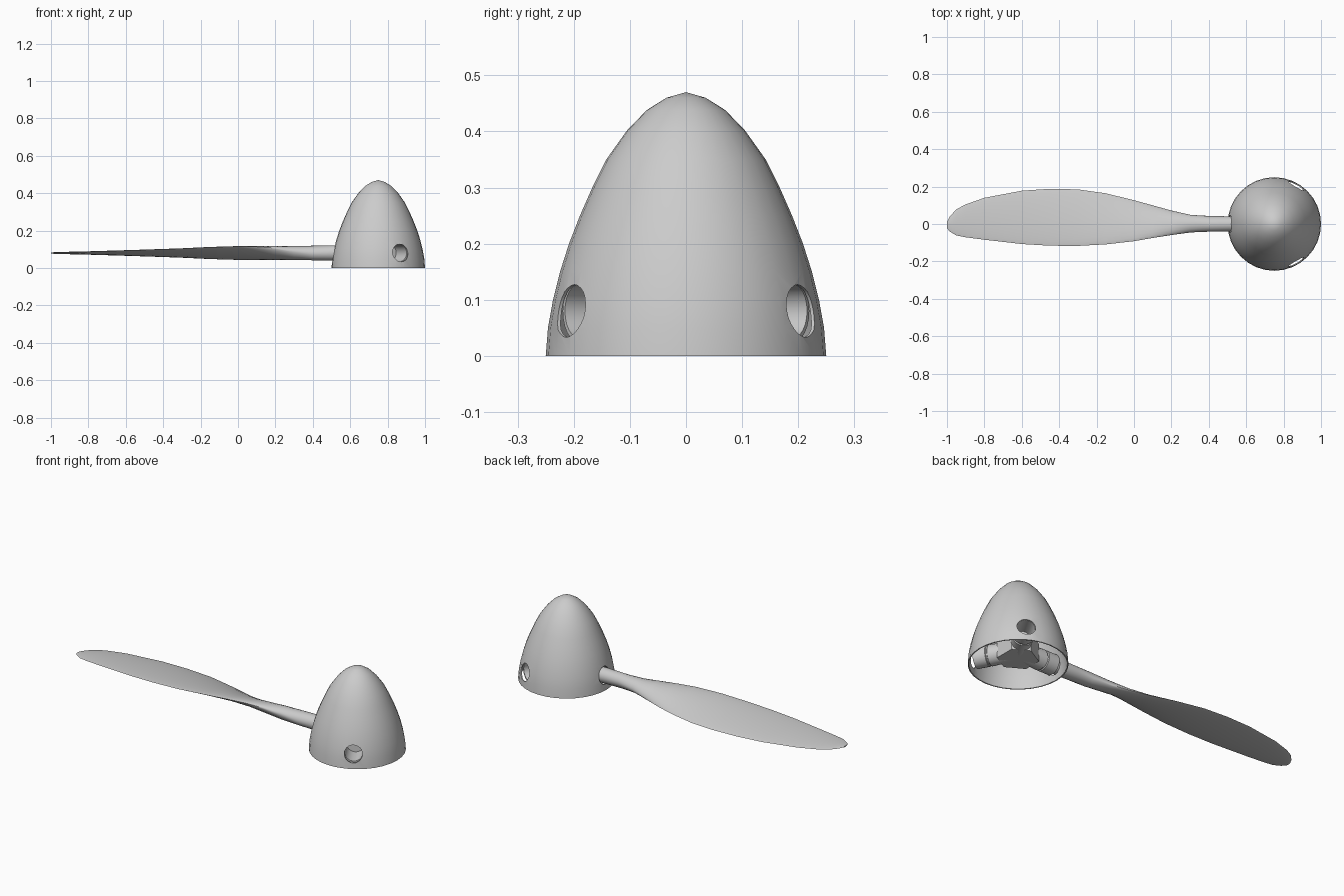
import bpy, bmesh, math
from mathutils import Matrix, Vector

if "Cube" in bpy.data.objects:
    bpy.data.objects.remove(bpy.data.objects["Cube"])

grey = bpy.data.materials.new("light_grey")
grey.diffuse_color = (0.6, 0.6, 0.6, 1)
grey.use_nodes = True
grey.node_tree.nodes["Principled BSDF"].inputs["Base Color"].default_value = grey.diffuse_color
CX, AXIS_Z = 0.75, 0.08


def finish(bm, name, angle=35):
    bmesh.ops.remove_doubles(bm, verts=bm.verts, dist=1e-5)
    bmesh.ops.recalc_face_normals(bm, faces=bm.faces)
    me = bpy.data.meshes.new(name)
    bm.to_mesh(me)
    bm.free()
    ob = bpy.data.objects.new(name, me)
    bpy.context.collection.objects.link(ob)
    me.materials.append(grey)
    smooth(ob, angle)
    return ob


def smooth(ob, angle):
    bpy.ops.object.select_all(action='DESELECT')
    ob.select_set(True)
    bpy.context.view_layer.objects.active = ob
    bpy.ops.object.shade_smooth_by_angle(angle=math.radians(angle))


def skin(bm, rings, closed=False):
    """Bridge consecutive rings of equal point count with quads."""
    vs = [[bm.verts.new(p) for p in r] for r in rings]
    pairs = list(zip(vs, vs[1:])) + ([(vs[-1], vs[0])] if closed else [])
    for a, b in pairs:
        n = len(a)
        for i in range(n):
            j = (i + 1) % n
            bm.faces.new((a[i], a[j], b[j], b[i]))
    return vs


def lathe(bm, profile, segs, mat, closed=False):
    rings = [[mat @ Vector((r * math.cos(2 * math.pi * i / segs),
                            r * math.sin(2 * math.pi * i / segs), z))
              for i in range(segs)] for r, z in profile]
    skin(bm, rings, closed)


def arm(deg):
    """Local z axis points outward from the hub at the given angle."""
    return (Matrix.Translation((CX, 0, AXIS_Z)) @ Matrix.Rotation(math.radians(deg), 4, 'Z')
            @ Matrix.Rotation(math.pi / 2, 4, 'Y'))


ARMS = (60, 180, 300)

# spinner: thin hollow bullet shell
outer = [(.25, 0), (.246, .05), (.237, .1), (.2245, .15), (.2085, .2), (.189, .25),
         (.167, .3), (.142, .35), (.105, .402), (.07, .438), (.035, .46), (0, .47)]
inner = [(max(r - .006, 0), z - (.007 if z > .4 else 0)) for r, z in reversed(outer)]
bm = bmesh.new()
lathe(bm, outer + inner, 32, Matrix.Translation((CX, 0, 0)), closed=True)
spinner = finish(bm, "spinner_shell")

# three blade holes through the shell
bm = bmesh.new()
for a in ARMS:
    lathe(bm, [(0, .17), (.047, .17), (.047, .32), (0, .32)], 24, arm(a))
cutter = finish(bm, "hole_cutter")
cutter.hide_render = True
mod = spinner.modifiers.new("holes", 'BOOLEAN')
mod.operation, mod.solver, mod.object = 'DIFFERENCE', 'EXACT', cutter
bpy.context.view_layer.objects.active = spinner
bpy.ops.object.modifier_apply(modifier=mod.name)
bpy.data.objects.remove(cutter, do_unlink=True)
smooth(spinner, 35)

# blade sockets: open tubes with a groove
socket = [(0, .02), (.05, .02), (.055, .145), (.05, .148), (.05, .154), (.055, .157),
          (.055, .222), (.047, .222), (.047, .11), (0, .11)]
for k, a in enumerate(ARMS):
    bm = bmesh.new()
    lathe(bm, socket, 24, arm(a))
    finish(bm, f"blade_socket_{k + 1}")

# hub block joining the sockets
bm = bmesh.new()
angles = [math.radians(a + d) for a in ARMS for d in (-28, 28)]
rings = [[(CX + .105 * math.cos(t), .105 * math.sin(t), z) for t in angles] for z in (.03, .13)]
lo, hi = skin(bm, rings)
bm.faces.new(lo)
bm.faces.new(hi)
finish(bm, "hub_block")

# blade: x, back edge y, front edge y, twist in degrees, half thickness
stations = [(-1, .012, -.022, 2, .003), (-.985, .04, -.04, 2, .004), (-.95, .078, -.061, 2, .005),
            (-.9, .105, -.071, 2.5, .006), (-.8, .14, -.084, 3.5, .007), (-.6, .178, -.107, 5.5, .009),
            (-.45, .188, -.116, 7, .011), (-.3, .185, -.117, 9, .013), (-.15, .164, -.109, 13, .015),
            (0, .127, -.092, 18, .018), (.1, .1, -.075, 21, .023), (.2, .073, -.06, 22, .031),
            (.3, .05, -.046, 15, .037), (.4, .043, -.041, 0, .039), (.505, .041, -.041, 0, .041),
            (.64, .041, -.041, 0, .041)]
rings = []
for x, yb, yf, deg, t in stations:
    phi, w, yc = math.radians(deg), (yb - yf) / 2, (yb + yf) / 2
    c, s = math.cos(phi), math.sin(phi)
    a = math.sqrt(w * w - (t * s) ** 2) / c
    k = max(0, 1 - t / w) * .6            # thins the edges where the blade is flat
    ring = []
    for i in range(24):
        th = 2 * math.pi * i / 24
        u, v = a * math.cos(th), t * math.sin(th) * abs(math.sin(th)) ** k
        ring.append((x, yc + u * c + v * s, AXIS_Z - u * s + v * c))
    rings.append(ring)
bm = bmesh.new()
vs = skin(bm, rings)
bm.faces.new(vs[0])
bm.faces.new(vs[-1])
finish(bm, "propeller_blade", 50)
